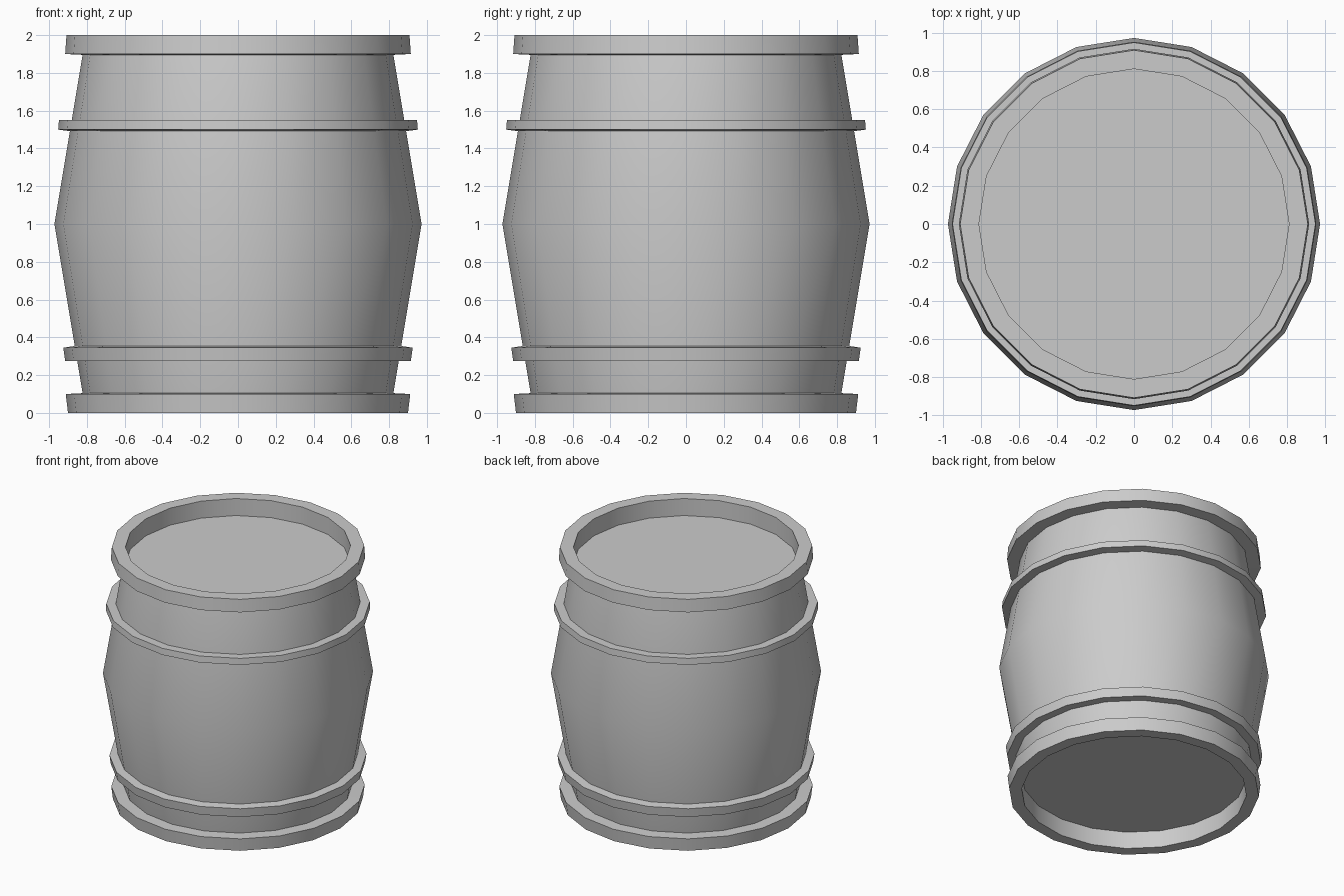
import bpy, bmesh, math

if "Cube" in bpy.data.objects:
    bpy.data.objects.remove(bpy.data.objects["Cube"])

SIDES = 20

def lathe(name, profile, closed=True):
    """Revolve (radius, z) points round z; profile runs so that faces close up."""
    bm = bmesh.new()
    rings = []
    for r, z in profile:
        rings.append([bm.verts.new((r * math.cos(2 * math.pi * i / SIDES),
                                    r * math.sin(2 * math.pi * i / SIDES), z))
                      for i in range(SIDES)])
    pairs = list(zip(rings, rings[1:]))
    if closed:
        pairs.append((rings[-1], rings[0]))
    for a, b in pairs:
        for i in range(SIDES):
            j = (i + 1) % SIDES
            bm.faces.new((a[i], a[j], b[j], b[i]))
    if not closed:                      # cap the first and last ring
        bm.faces.new(rings[0])
        bm.faces.new(rings[-1])
    bmesh.ops.recalc_face_normals(bm, faces=bm.faces)
    mesh = bpy.data.meshes.new(name)
    bm.to_mesh(mesh)
    bm.free()
    obj = bpy.data.objects.new(name, mesh)
    bpy.context.collection.objects.link(obj)
    bpy.ops.object.select_all(action='DESELECT')
    obj.select_set(True)
    bpy.context.view_layer.objects.active = obj
    bpy.ops.object.shade_smooth_by_angle(angle=math.radians(30))
    return obj

# Bulging body with slightly recessed end lids
lathe("barrel_body", [(0.81, 0.135), (0.81, 0.10), (0.822, 0.10), (0.972, 1.0),
                      (0.822, 1.90), (0.81, 1.90), (0.81, 1.865)], closed=False)

# End rims and the two hoops: closed ring sections
lathe("bottom_rim", [(0.81, 0.0), (0.90, 0.0), (0.912, 0.10), (0.81, 0.105)])
lathe("top_rim", [(0.81, 1.895), (0.915, 1.90), (0.908, 2.0), (0.81, 2.0)])
lathe("lower_hoop", [(0.845, 0.275), (0.915, 0.275), (0.925, 0.345), (0.86, 0.355)])
lathe("upper_hoop", [(0.88, 1.49), (0.952, 1.50), (0.948, 1.55), (0.875, 1.55)])
